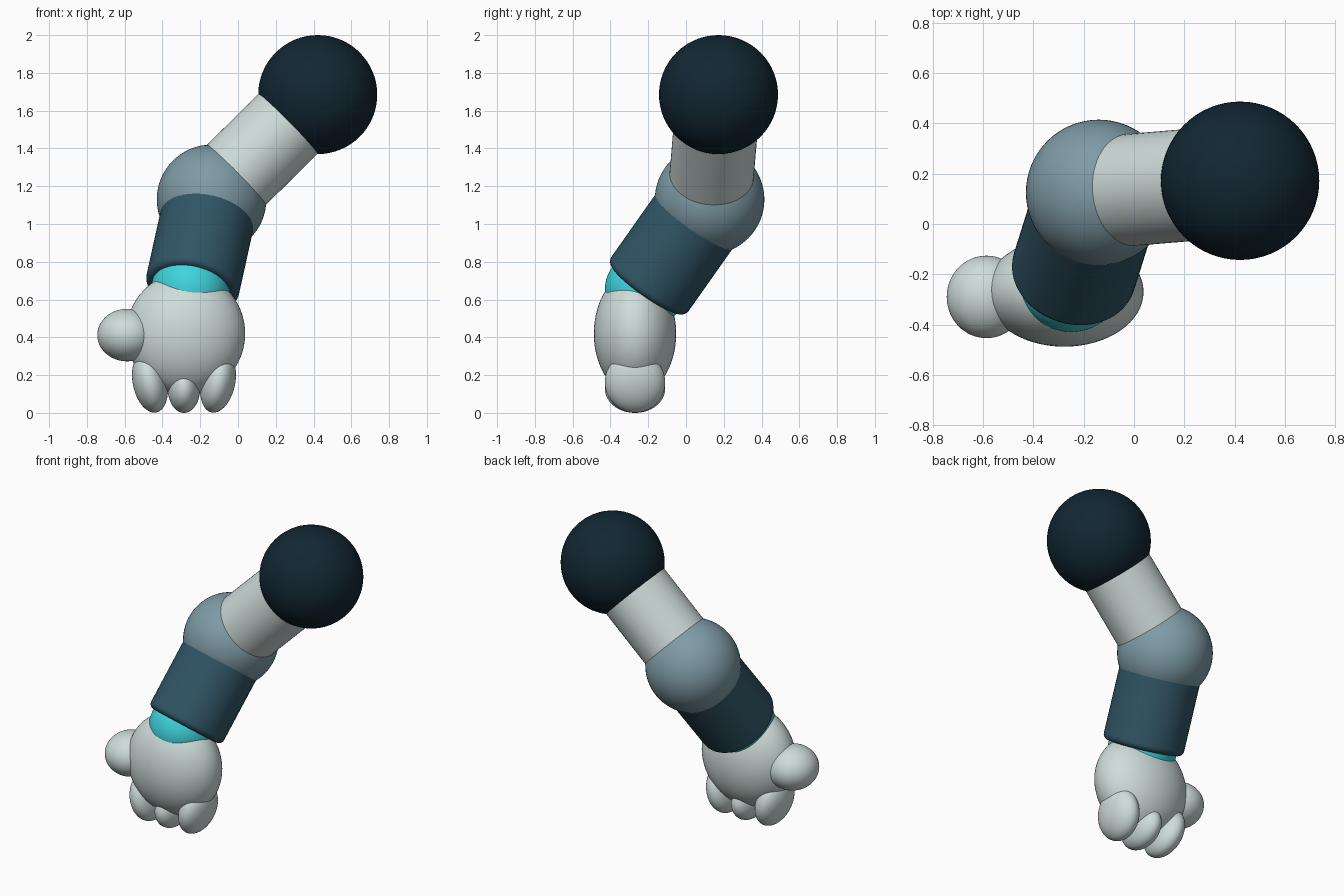
import bpy
import math
from mathutils import Vector

if "Cube" in bpy.data.objects:
    bpy.data.objects.remove(bpy.data.objects["Cube"])


def material(name, rgb):
    m = bpy.data.materials.new(name)
    m.diffuse_color = (*rgb, 1.0)
    m.use_nodes = True
    m.node_tree.nodes["Principled BSDF"].inputs["Base Color"].default_value = m.diffuse_color
    return m


NAVY = material("dark navy", (0.006, 0.020, 0.032))
WHITE = material("pale grey", (0.62, 0.72, 0.70))
STEEL = material("steel blue", (0.21, 0.33, 0.38))
TEAL = material("deep teal", (0.030, 0.090, 0.130))
CYAN = material("bright cyan", (0.05, 0.66, 0.72))


def ball(name, centre, radii, mat, tilt=0.0):
    """Smooth ellipsoid, tilted in degrees about the front axis."""
    bpy.ops.mesh.primitive_uv_sphere_add(segments=64, ring_count=32, location=centre)
    o = bpy.context.object
    o.name = name
    o.scale = radii
    o.rotation_euler.y = math.radians(tilt)
    o.data.materials.append(mat)
    bpy.ops.object.shade_smooth()
    return o


def limb(name, start, end, radius, mat, bevel=0.0):
    """Cylinder running from start to end."""
    a, b = Vector(start), Vector(end)
    bpy.ops.mesh.primitive_cylinder_add(vertices=64, radius=radius,
                                        depth=(b - a).length, location=(a + b) / 2)
    o = bpy.context.object
    o.name = name
    o.rotation_euler = (b - a).to_track_quat('Z', 'Y').to_euler()
    o.data.materials.append(mat)
    bpy.ops.object.shade_smooth_by_angle(angle=math.radians(40))
    if bevel:
        mod = o.modifiers.new("rounded rim", 'BEVEL')
        mod.width = bevel
        mod.segments = 5
        mod.limit_method = 'ANGLE'
    return o


# Arm joints
shoulder = (0.422, 0.172, 1.685)
elbow = (-0.14, 0.125, 1.13)
cuff = (-0.245, -0.21, 0.655)

ball("shoulder", shoulder, (0.315,) * 3, NAVY)
limb("upper_arm", elbow, shoulder, 0.223, WHITE)
ball("elbow", elbow, (0.29,) * 3, STEEL)
limb("forearm", elbow, cuff, 0.25, TEAL, bevel=0.035)
ball("wrist", (-0.25, -0.22, 0.65), (0.21,) * 3, CYAN)

# Hand
ball("palm", (-0.277, -0.27, 0.42), (0.315, 0.218, 0.325), WHITE)
ball("thumb", (-0.587, -0.29, 0.412), (0.158, 0.164, 0.139), WHITE)

# Fingers: the outer pair splay outwards
for side, label in ((-1, "left"), (1, "right")):
    ball(f"{label}_finger", (-0.286 + side * 0.18, -0.27, 0.162),
         (0.091, 0.16, 0.163), WHITE, tilt=side * 12)
ball("middle_finger", (-0.286, -0.27, 0.13), (0.086, 0.16, 0.13), WHITE)
